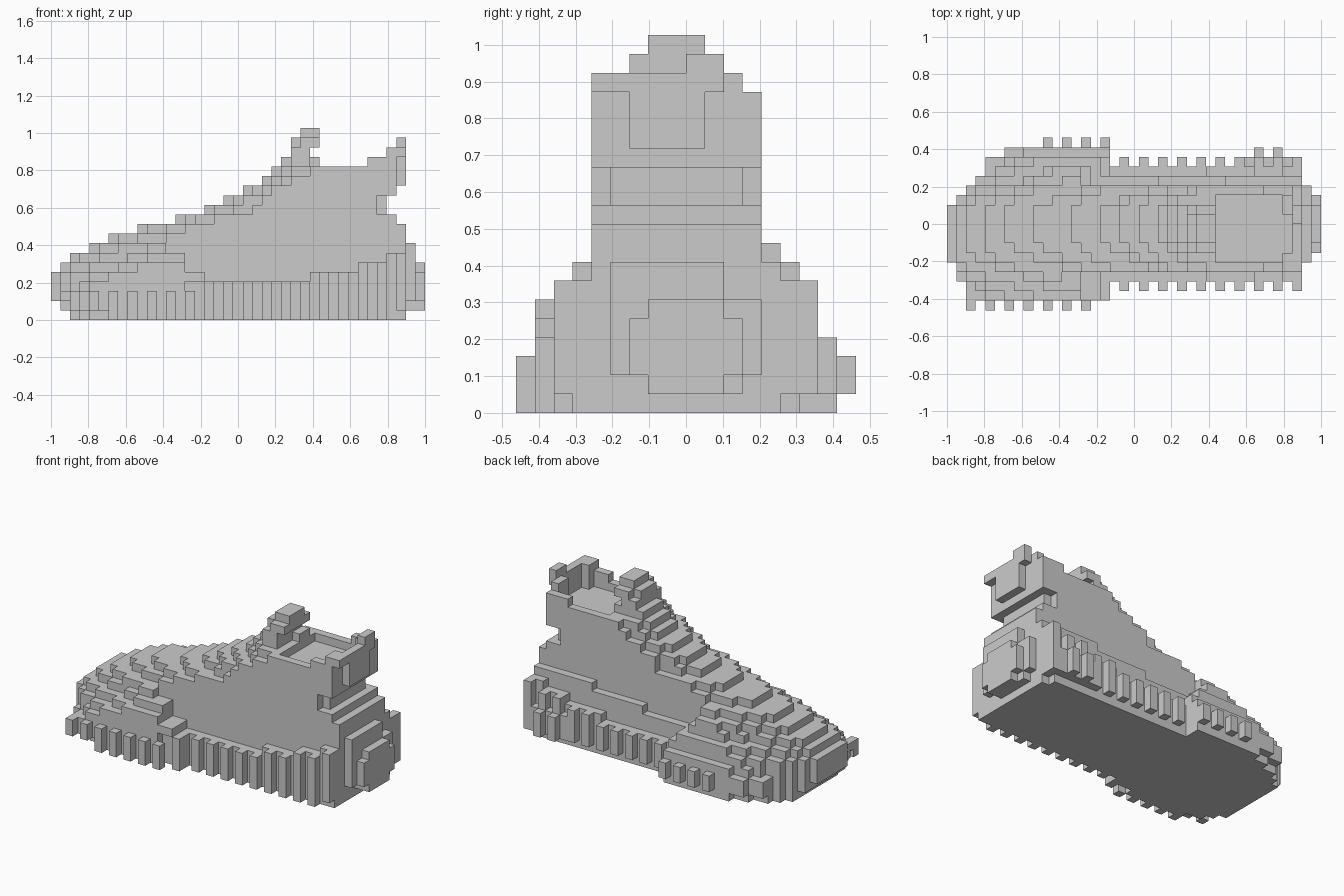
import bpy, bmesh
from mathutils import Vector

if "Cube" in bpy.data.objects:
    bpy.data.objects.remove(bpy.data.objects["Cube"], do_unlink=True)

UNIT = 2 / 39                      # edge of one block
ORIGIN = Vector((-1, -9 * UNIT, 0))

mat = bpy.data.materials.new("plain_grey")
mat.use_nodes = True
GREY = (0.6, 0.6, 0.6, 1)
mat.diffuse_color = GREY
mat.node_tree.nodes["Principled BSDF"].inputs["Base Color"].default_value = GREY

parts = {name: set() for name in
         ("sole", "sole_ridges", "upper", "heel_tab", "tongue", "collar")}


def fill(part, x0, x1, y0, y1, z0, z1):
    """Fill a box of blocks, end values excluded."""
    parts[part] |= {(x, y, z) for x in range(x0, x1)
                    for y in range(y0, y1) for z in range(z0, z1)}


def sole_top(x):
    return 4 + (x >= 27) + (x >= 32) + (x >= 35)


def ledge_top(x):
    return 6 + (x >= 22) + (x >= 29)


def widen(nose, full, d, taper):
    return round(nose + (full - nose) * min(1, d / taper) ** 0.8)


# Layers: start, (nose y, full y, taper length) for both sides, end
LAYERS = [
    (2, (4, 1, 4), (13, 17, 6), 37),
    (1, (4, 1, 2), (12, 17, 6), 37),
    (0, (5, 1, 2), (11, 17, 7), 37),
    (0, (5, 1, 4), (11, 17, 8), 37),
    (0, (5, 1, 6), (11, 16, 7), 37),
    (1, (5, 1, 9), (11, 16, 8), 37),
    (2, (6, 2, 9), (11, 15, 9), 37),
    (4, (6, 3, 7), (11, 15, 8), 37),
    (6, (7, 4, 7), (11, 14, 7), 37),
    (9, (7, 4, 6), (11, 13, 6), 37),
    (13, (7, 4, 4), (11, 13, 4), 36),
    (16, (7, 4, 6), (11, 13, 6), 35),
    (18, (7, 4, 4), (11, 13, 4), 35),
    (20, (7, 4, 3), (11, 13, 3), 36),
    (22, (7, 4, 3), (11, 13, 3), 36),
    (23, (7, 4, 4), (11, 13, 4), 36),
]
# Where the toe box ends on the two sides, by layer
RIGHT_END = {4: 16, 7: 12}
LEFT_END = {5: 16, 6: 15, 7: 14, 8: 14}

for z, (start, right, left, end) in enumerate(LAYERS):
    for x in range(start, end):
        lo, hi = (widen(n, f, x - start, t) for n, f, t in (right, left))
        low = z < sole_top(x)
        if x >= RIGHT_END.get(z, 14):
            lo = max(lo, (2 if x < 17 else 3) if low else 4)
        if x >= LEFT_END.get(z, 17):
            hi = min(hi, 15 if low else 14 if z < ledge_top(x) else 13)
        if x == 36 and z == 0:
            hi = 14
        if x == end - 1 and z in (11, 12):   # rounded back
            lo, hi = 5, 12
        fill("sole" if low and z < 4 else "upper", x, x + 1, lo, hi, z, z + 1)

# Sunken opening floor
parts["upper"] -= {(x, y, 15) for x in range(28, 36) for y in range(5, 12)}

# Upright tread ridges on both sides
for x in range(2, 37, 2):
    if x < 16:
        fill("sole_ridges", x, x + 1, 0, 1, 0 if x > 4 else 1, 3)
    else:
        y = 1 if x == 16 else 2
        fill("sole_ridges", x, x + 1, y, y + 1, x // 36, sole_top(x))
    if 10 <= x <= 16:
        fill("sole_ridges", x, x + 1, 17, 18, 1, 3)
    elif x > 16:
        fill("sole_ridges", x, x + 1, 15, 16, 1, sole_top(x))
fill("sole_ridges", 6, 7, 16, 17, 1, 3)
fill("sole_ridges", 4, 5, 15, 16, 1, 3)
fill("sole_ridges", 31, 36, 15, 16, 1, 4)
for x in (32, 34):
    fill("sole_ridges", x, x + 1, 16, 17, 1, 4)

# Stepped tab on the heel
fill("heel_tab", 37, 38, 5, 13, 2, 6)
fill("heel_tab", 37, 38, 7, 12, 1, 2)
fill("heel_tab", 37, 38, 5, 11, 6, 8)
fill("heel_tab", 38, 39, 6, 12, 2, 5)
fill("heel_tab", 38, 39, 7, 11, 1, 6)

# Tongue
fill("tongue", 24, 27, 7, 11, 16, 17)
fill("tongue", 27, 28, 9, 11, 16, 17)
fill("tongue", 25, 27, 6, 11, 16, 18)
fill("tongue", 25, 26, 7, 10, 18, 19)
fill("tongue", 26, 28, 6, 11, 18, 19)
fill("tongue", 26, 28, 7, 10, 19, 20)

# Raised collar curving round the back
fill("collar", 35, 36, 4, 6, 14, 18)
fill("collar", 35, 36, 10, 13, 14, 17)
fill("collar", 35, 36, 10, 12, 17, 18)
fill("collar", 36, 37, 6, 10, 14, 17)
fill("collar", 36, 37, 4, 11, 17, 18)
fill("collar", 36, 37, 9, 11, 18, 19)
for y in (4, 12):
    fill("collar", 33, 35, y, y + 1, 16, 17)

# Build the outer faces of every part
solid = set().union(*parts.values())
taken = set()
SQUARE = ((0, 0), (1, 0), (1, 1), (0, 1))
for name, cells in parts.items():
    cells -= taken
    taken |= cells
    bm = bmesh.new()
    for cell in sorted(cells):
        for axis in range(3):
            for side in (0, 1):
                near = list(cell)
                near[axis] += 2 * side - 1
                if tuple(near) in solid:
                    continue
                corners = []
                for b, c in (SQUARE if side else SQUARE[::-1]):
                    p = Vector(cell)
                    p[axis] += side
                    p[(axis + 1) % 3] += b
                    p[(axis + 2) % 3] += c
                    corners.append(bm.verts.new(ORIGIN + p * UNIT))
                bm.faces.new(corners)
    bmesh.ops.remove_doubles(bm, verts=bm.verts[:], dist=UNIT / 100)
    mesh = bpy.data.meshes.new(name)
    bm.to_mesh(mesh)
    bm.free()
    mesh.materials.append(mat)
    bpy.context.collection.objects.link(bpy.data.objects.new(name, mesh))
